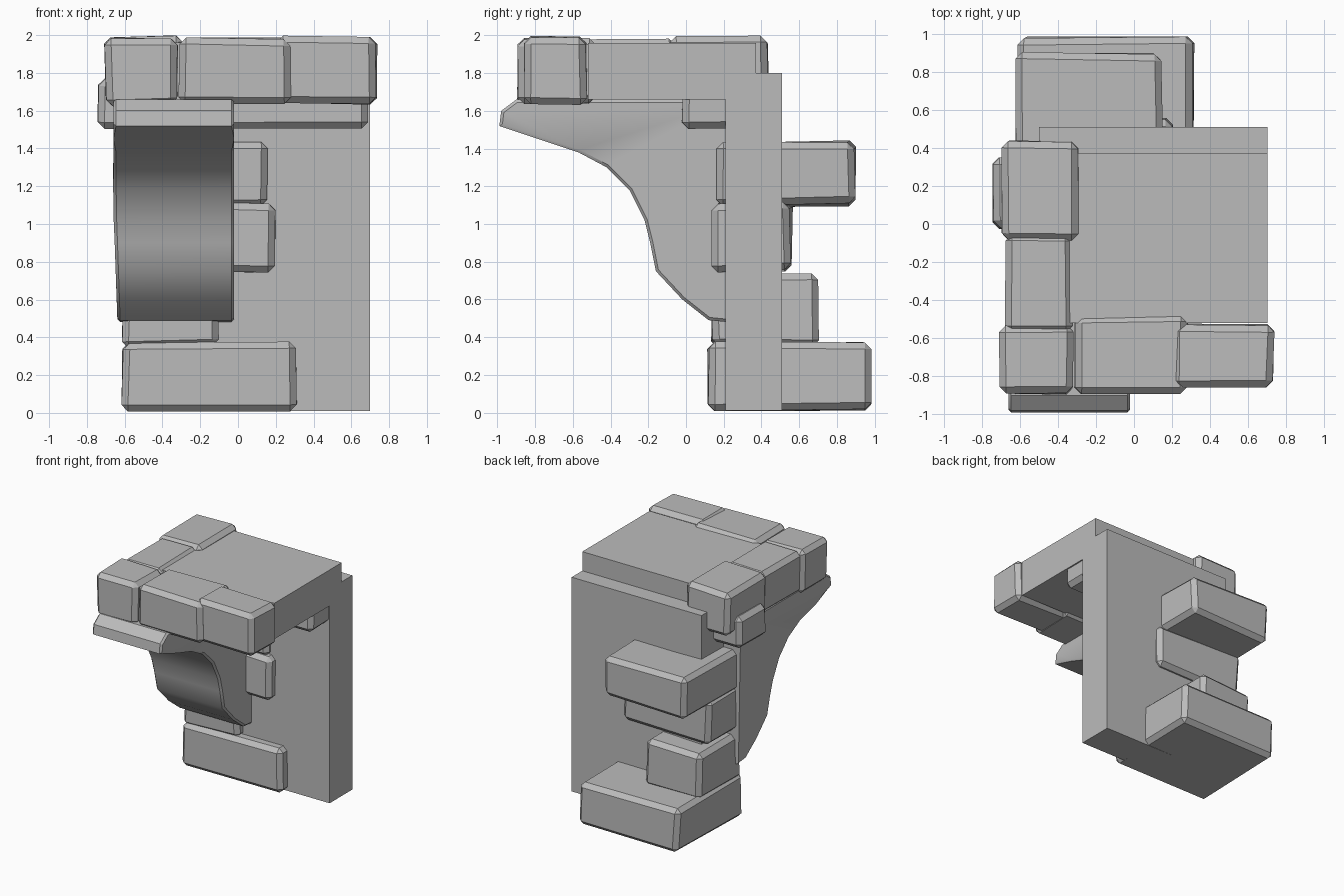
import bpy, bmesh, math, random
from mathutils import Vector

random.seed(4)
old = bpy.data.objects.get("Cube")
if old:
    bpy.data.objects.remove(old, do_unlink=True)

# Single stone colour
stone = bpy.data.materials.new("grey_stone")
stone.use_nodes = True
COL = (0.5, 0.5, 0.5, 1)
stone.diffuse_color = COL
stone.node_tree.nodes["Principled BSDF"].inputs["Base Color"].default_value = COL


def finish(name, bm, smooth=None):
    bmesh.ops.recalc_face_normals(bm, faces=bm.faces)
    mesh = bpy.data.meshes.new(name)
    bm.to_mesh(mesh)
    bm.free()
    mesh.materials.append(stone)
    ob = bpy.data.objects.new(name, mesh)
    bpy.context.collection.objects.link(ob)
    if smooth:
        bpy.ops.object.select_all(action="DESELECT")
        ob.select_set(True)
        bpy.context.view_layer.objects.active = ob
        bpy.ops.object.shade_smooth_by_angle(angle=math.radians(smooth))
    return ob


def box(name, x, y, z, chip=0.0, wobble=0.0):
    """Box from ranges; chip chamfers the edges, wobble pulls corners inward."""
    bm = bmesh.new()
    bmesh.ops.create_cube(bm, size=1)
    lo, hi = zip(x, y, z)
    lo, hi = Vector(lo), Vector(hi)
    mid, size = (lo + hi) / 2, hi - lo
    for v in bm.verts:
        for i in range(3):
            pull = random.uniform(0, wobble)
            v.co[i] = mid[i] + v.co[i] * (size[i] - 2 * pull)
    if chip:
        bmesh.ops.bevel(bm, geom=bm.edges[:], offset=chip, segments=1,
                        affect="EDGES", profile=0.5)
    return finish(name, bm, 32 if chip else None)


# Plain wall and roof slab
box("wall", (-0.5, 0.7), (0.21, 0.51), (0.01, 1.8))
box("top_slab", (-0.5, 0.7), (-0.52, 0.37), (1.66, 1.96))

# Corner stones stacked up the wall: x, y, z ranges
corner = [
    ((-0.62, 0.32), (0.10, 0.99), (0.0, 0.38)),
    ((-0.62, -0.09), (0.12, 0.71), (0.34, 0.74)),
    ((-0.62, 0.21), (0.13, 0.57), (0.74, 1.13)),
    ((-0.63, 0.16), (0.14, 0.91), (1.09, 1.45)),
]
for i, (x, y, z) in enumerate(corner):
    box(f"corner_stone_{i + 1}", x, y, z, 0.035, 0.025)

# Long stone bedded under the slab
box("bed_stone", (-0.75, 0.7), (-0.03, 0.36), (1.5, 1.78), 0.035, 0.015)

# Stones edging the top slab
edging = [
    ((-0.71, -0.31), (-0.9, -0.52), (1.62, 1.99)),
    ((-0.68, -0.32), (-0.58, -0.04), (1.63, 1.985)),
    ((-0.7, -0.28), (-0.09, 0.44), (1.62, 2.0)),
    ((-0.32, 0.29), (-0.9, -0.47), (1.63, 1.99)),
    ((0.2, 0.74), (-0.86, -0.52), (1.63, 2.0)),
]
for i, (x, y, z) in enumerate(edging):
    box(f"edge_stone_{i + 1}", x, y, z, 0.035, 0.015)

# Curved bracket: side profile (y, z) extruded across x
profile = [(0.22, 0.48), (0.12, 0.49), (-0.02, 0.6), (-0.16, 0.75), (-0.19, 0.9),
           (-0.22, 1.02), (-0.3, 1.18), (-0.42, 1.3), (-0.57, 1.38), (-0.78, 1.45),
           (-0.99, 1.52), (-0.98, 1.6), (-0.9, 1.66), (0.22, 1.66)]
bm = bmesh.new()
face = bm.faces.new([bm.verts.new((-0.66, y, z)) for y, z in profile])
out = bmesh.ops.extrude_face_region(bm, geom=[face])
for v in [g for g in out["geom"] if isinstance(g, bmesh.types.BMVert)]:
    v.co.x = -0.02
# Slight taper towards the foot
for v in bm.verts:
    if v.co.x < -0.3:
        v.co.x += 0.035 * max(0, 1.1 - v.co.z)
rim = [e for e in bm.edges
       if abs(e.verts[0].co.x - e.verts[1].co.x) < 0.1
       and min(v.co.y for v in e.verts) < 0.2]
bmesh.ops.bevel(bm, geom=rim, offset=0.015, segments=1, affect="EDGES", profile=0.5)
finish("curved_bracket", bm, 32)
